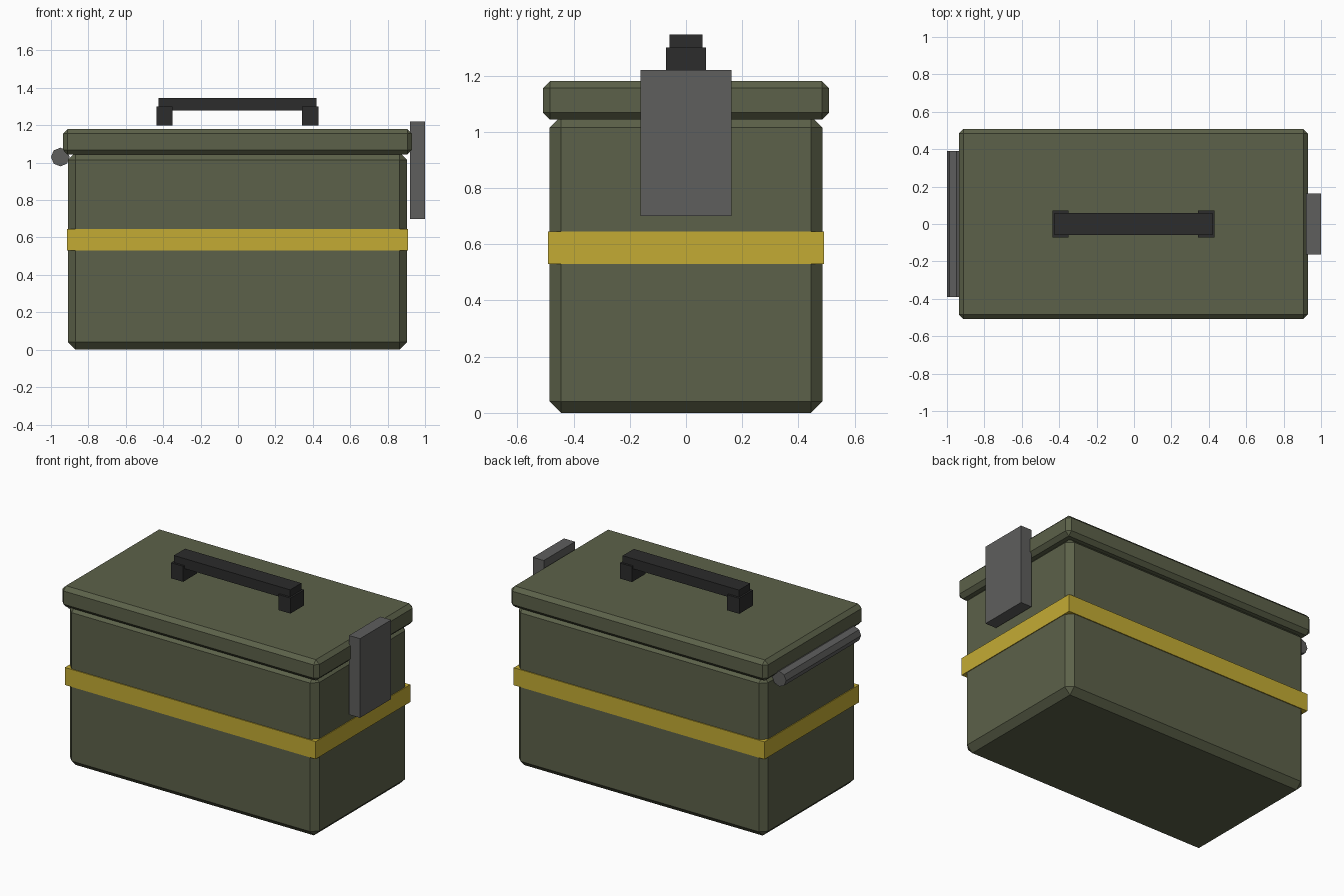
import bpy
import math

cube = bpy.data.objects.get("Cube")
if cube:
    bpy.data.objects.remove(cube, do_unlink=True)


def material(name, color):
    mat = bpy.data.materials.new(name)
    mat.use_nodes = True
    mat.diffuse_color = (*color, 1)
    mat.node_tree.nodes["Principled BSDF"].inputs["Base Color"].default_value = (*color, 1)
    return mat


olive = material("olive_green", (0.107, 0.12, 0.067))
yellow = material("yellow", (0.55, 0.41, 0.034))
steel = material("steel_grey", (0.112, 0.112, 0.11))
black = material("soft_black", (0.025, 0.025, 0.025))

CX = -0.003  # centre of the case between hinge and latch


def box(name, mat, center_x, width, depth, bottom, top, bevel=0):
    bpy.ops.mesh.primitive_cube_add(size=1, location=(center_x, 0, (bottom + top) / 2))
    ob = bpy.context.object
    ob.name = name
    ob.scale = (width, depth, top - bottom)
    bpy.ops.object.transform_apply(location=False, rotation=False, scale=True)
    ob.data.materials.append(mat)
    if bevel:
        mod = ob.modifiers.new("chamfer", "BEVEL")
        mod.width = bevel
        mod.segments = 1
    return ob


# Case, lid and painted band
box("case_body", olive, CX, 1.812, 0.97, 0, 1.055, 0.04)
box("lid", olive, CX, 1.866, 1.018, 1.043, 1.18, 0.025)
box("band", yellow, CX, 1.822, 0.982, 0.53, 0.645)

# Latch plate on the left end
box("latch", steel, 0.96, 0.08, 0.324, 0.70, 1.22)

# Carrying handle
for side, label in ((-1, "right"), (1, "left")):
    box("handle_post_" + label, black, CX + side * 0.39, 0.088, 0.142, 1.198, 1.30)
box("handle_bar", black, CX, 0.845, 0.116, 1.28, 1.346)

# Hinge rod on the right end
bpy.ops.mesh.primitive_cylinder_add(vertices=8, radius=0.05, depth=0.778,
                                    location=(-0.95, 0, 1.03),
                                    rotation=(math.pi / 2, 0, 0))
hinge = bpy.context.object
hinge.name = "hinge_rod"
hinge.data.materials.append(steel)
